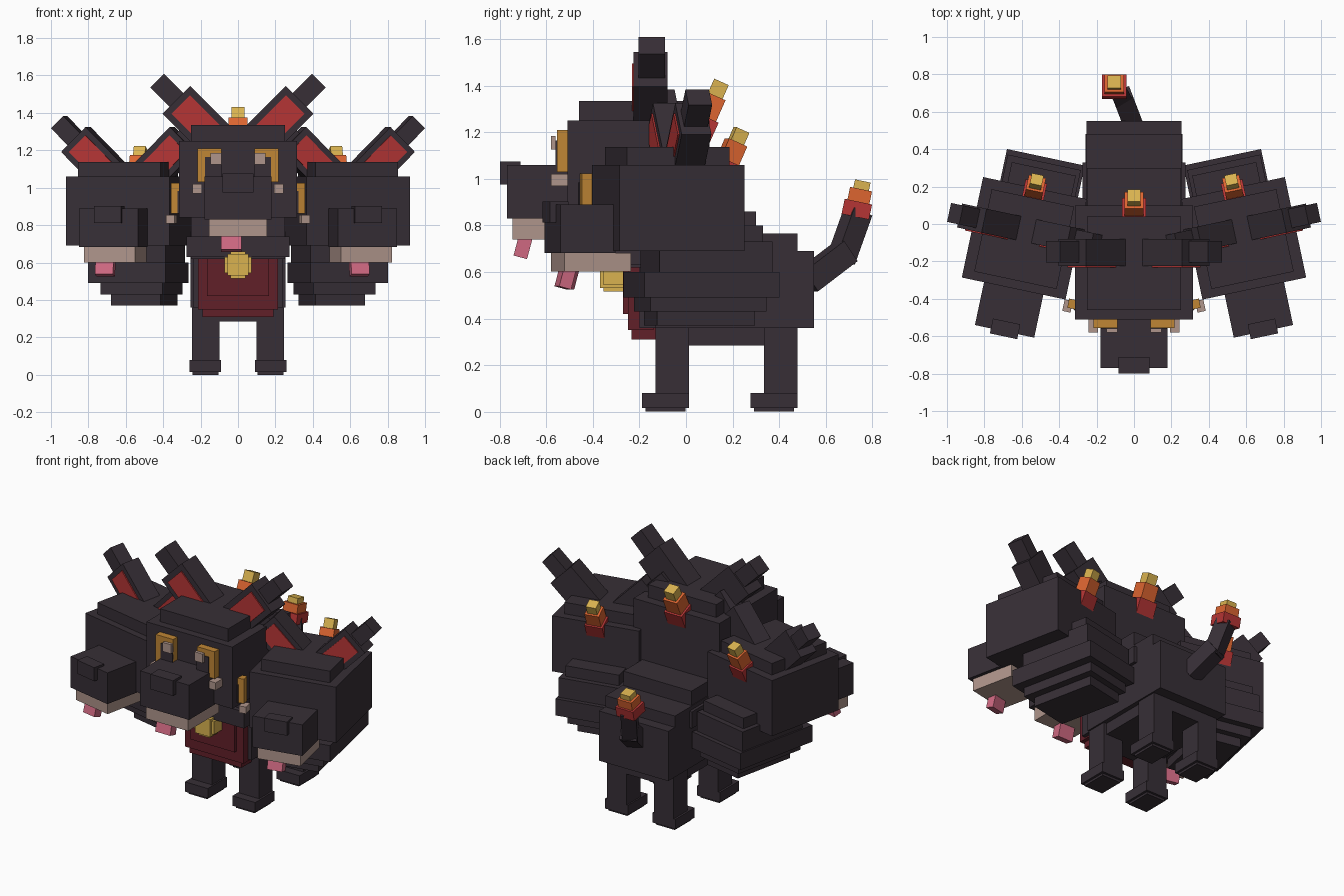
import bpy, bmesh, math
from mathutils import Matrix, Vector

if "Cube" in bpy.data.objects:
    bpy.data.objects.remove(bpy.data.objects["Cube"])


def material(name, rgb):
    m = bpy.data.materials.new(name)
    m.diffuse_color = (*rgb, 1)
    m.use_nodes = True
    m.node_tree.nodes["Principled BSDF"].inputs["Base Color"].default_value = m.diffuse_color
    return m


DARK = material("charcoal fur", (0.038, 0.028, 0.037))
RED = material("red", (0.46, 0.035, 0.035))
MAROON = material("maroon chest", (0.12, 0.014, 0.022))
GOLD = material("eye gold", (0.53, 0.24, 0.035))
YELLOW = material("yellow", (0.70, 0.45, 0.08))
ORANGE = material("orange", (0.72, 0.13, 0.03))
BEIGE = material("beige jaw", (0.43, 0.30, 0.26))
PINK = material("pink tongue", (0.62, 0.14, 0.22))
I = Matrix.Identity(4)


def box(name, x, y, z, mat, frame=I):
    """Box spanning three (min, max) ranges, placed by a frame matrix."""
    size = Vector((x[1] - x[0], y[1] - y[0], z[1] - z[0]))
    mid = Vector((x[0] + x[1], y[0] + y[1], z[0] + z[1])) / 2
    bm = bmesh.new()
    bmesh.ops.create_cube(bm, size=1)
    bm.transform(frame @ Matrix.Translation(mid) @ Matrix.Diagonal((*size, 1)))
    me = bpy.data.meshes.new(name)
    bm.to_mesh(me)
    bm.free()
    me.materials.append(mat)
    ob = bpy.data.objects.new(name, me)
    bpy.context.collection.objects.link(ob)
    return ob


def at(loc, angle, axis):
    return Matrix.Translation(loc) @ Matrix.Rotation(math.radians(angle), 4, axis)


def flame(name, frame, s=1.0):
    """Three stacked shrinking blocks."""
    f = frame @ Matrix.Scale(s, 4)
    box(name + "_base", (-.065, .065), (-.06, .06), (-.07, .05), RED, f)
    box(name + "_middle", (-.052, .052), (-.048, .048), (.05, .15), ORANGE, f)
    box(name + "_tip", (-.036, .036), (-.034, .034), (.15, .215), YELLOW, f)


def eye(name, cx, s, f):
    """Gold frame with dark slit, bright glint and a lower corner fleck."""
    def part(n, a, b, y, z, m):
        box(name + n, tuple(sorted((cx + s * a, cx + s * b))), y, z, m, f)
    part("_frame", -.065, .065, (-.555, -.50), (1.03, 1.21), GOLD)
    part("_pupil", -.065, .025, (-.561, -.553), (1.03, 1.165), DARK)
    part("_glint", -.065, -.005, (-.58, -.56), (1.125, 1.185), BEIGE)
    part("_corner", .04, .09, (-.58, -.51), (.97, 1.02), BEIGE)


def head(name, f, eyes):
    box(name + "_skull", (-.315, .315), (-.51, .10), (.84, 1.25), DARK, f)
    box(name + "_crown", (-.25, .25), (-.46, .04), (1.25, 1.335), DARK, f)
    box(name + "_muzzle", (-.18, .18), (-.77, -.5), (.83, 1.06), DARK, f)
    box(name + "_nose", (-.083, .083), (-.80, -.71), (.975, 1.075), DARK, f)
    box(name + "_jaw", (-.155, .155), (-.745, -.42), (.74, .83), BEIGE, f)
    box(name + "_tongue", (-.055, .055), (-.03, .03), (-.085, .03), PINK,
        f @ at((-.035, -.69, .745), -15, 'X'))
    # ears splay outward at 45 degrees, origin at the end of the broad part
    for s in (-1, 1):
        e = f @ at((s * .33, -.15, 1.47), s * 45, 'Y')
        box(name + "_ear", (-.105, .105), (-.075, .07), (-.33, 0), DARK, e)
        box(name + "_ear_tip", (-.052, .052), (-.055, .06), (-.02, .145), DARK, e)
        box(name + "_inner_ear", (-.07, .07), (-.083, -.073), (-.27, -.035), RED, e)
    for cx, s in eyes:
        eye(name + "_eye", cx, s, f)
    flame(name + "_flame", f @ at((0, .065, 1.22), -24, 'X'))


# Centre head
head("centre_head", I, [(-.152, -1), (.152, 1)])

# Side heads with stepped necks
for s, side in ((-1, "left"), (1, "right")):
    turn = at((s * .548, .104, 0), s * 12, 'Z')
    head(side + "_head", turn @ Matrix.Translation((0, 0, -.065)) @ Matrix.Scale(.9, 4),
         [(-s * .40, s)])
    layers = [(.15, .20, -.22, .20, .58, .80), (.18, .22, -.26, .235, .585, .73),
              (.19, .235, -.33, .263, .49, .60), (.13, .21, -.29, .22, .43, .50),
              (.08, .19, -.25, .18, .37, .44)]
    for out, inn, y0, y1, z0, z1 in layers:
        x = tuple(sorted((s * out, -s * inn)))
        box(side + "_neck_layer", x, (y0, y1), (z0, z1), DARK, turn)

# Body and centre neck
box("body", (-.255, .255), (-.13, .55), (.36, .69), DARK)
box("back", (-.255, .255), (-.13, .48), (.60, .765), DARK)
box("belly", (-.225, .225), (-.13, .48), (.285, .36), DARK)
box("centre_neck", (-.25, .25), (-.30, .30), (.62, .86), DARK)
box("collar_fur", (-.275, .275), (-.33, .33), (.63, .74), DARK)
box("neck_core", (-.24, .24), (-.20, .25), (.36, .70), DARK)

# Chest patch and bell
box("chest_front", (-.165, .165), (-.27, -.15), (.42, .63), MAROON)
box("chest_middle", (-.215, .215), (-.25, -.14), (.35, .63), MAROON)
box("chest_low", (-.19, .19), (-.235, -.12), (.31, .60), MAROON)
box("bell", (-.055, .055), (-.37, -.26), (.53, .645), YELLOW)
box("bell_band", (-.072, .072), (-.355, -.26), (.545, .63), YELLOW)
box("bell_core", (-.04, .04), (-.355, -.26), (.515, .66), YELLOW)

# Legs and paws
for s in (-1, 1):
    for y0, y1, n in ((-.13, .012, "front"), (.335, .48, "hind")):
        x = tuple(sorted((s * .10, s * .245)))
        box(n + "_leg", x, (y0, y1), (.05, .36), DARK)
        x = tuple(sorted((s * .09, s * .258)))
        box(n + "_paw", x, (y0 - .058, y1), (.015, .08), DARK)
        x = tuple(sorted((s * .105, s * .243)))
        box(n + "_paw_pad", x, (y0 - .043, y1 - .015), (0, .015), DARK)


# Tail of two bent segments ending in a flame
def segment(name, a, b, w):
    a, b = Vector(a), Vector(b)
    f = Matrix.Translation(a) @ (b - a).to_track_quat('Z', 'Y').to_matrix().to_4x4()
    box(name, (-w, w), (-w, w), (0, (b - a).length), DARK, f)


segment("tail_base", (0, .52, .56), (-.065, .69, .69), .053)
segment("tail_end", (-.06, .665, .65), (-.10, .74, .86), .047)
flame("tail_flame", at((-.105, .735, .875), -12, 'X') @ Matrix.Diagonal((1, 1, .55, 1)))
